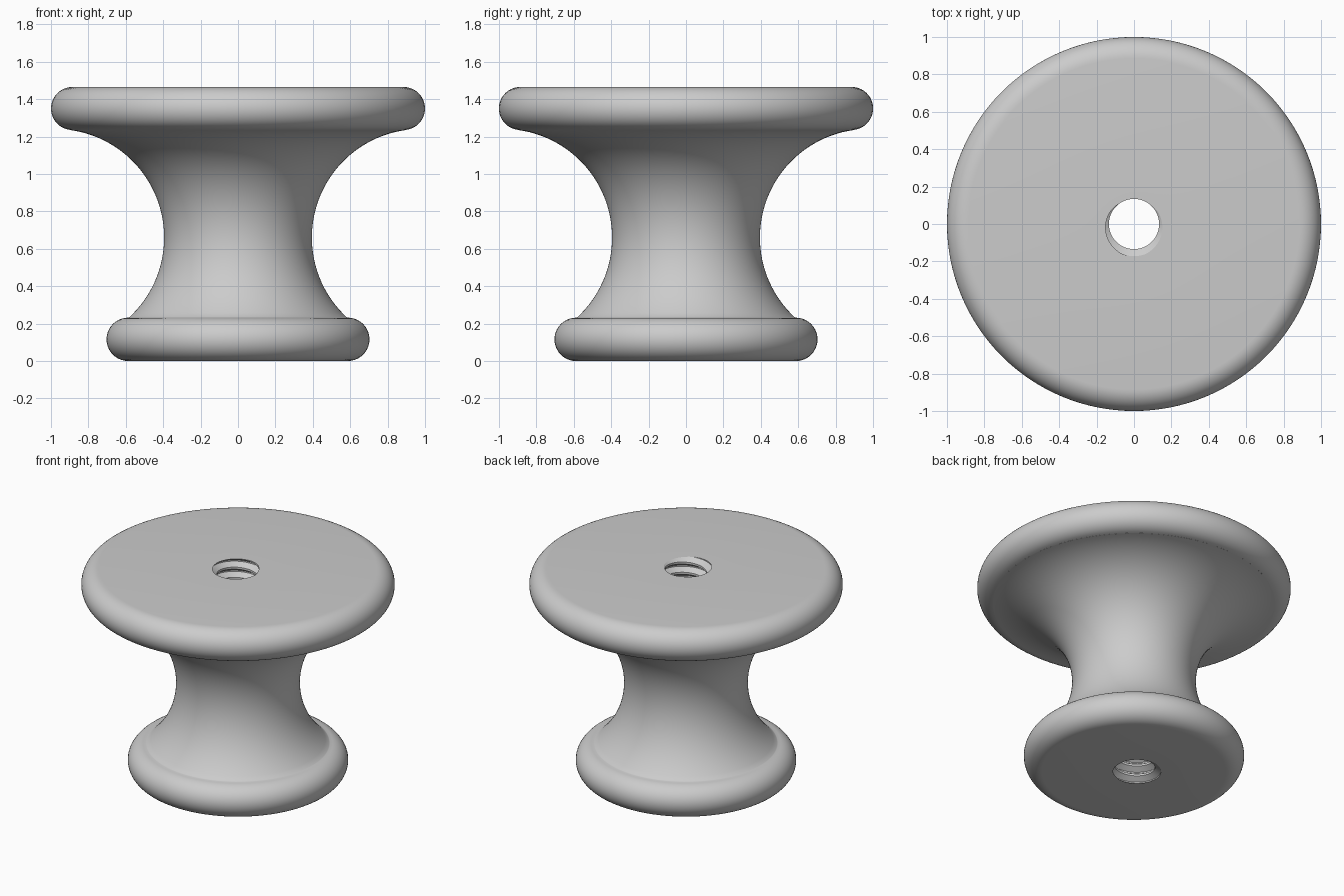
import bpy, bmesh
from math import sin, cos, pi, radians, floor, atan2

if "Cube" in bpy.data.objects:
    bpy.data.objects.remove(bpy.data.objects["Cube"])

N, H, PITCH = 128, 1.465, 0.072
CREST, ROOT = 0.134, 0.172


def arc(cx, cz, r, a0, a1, steps):
    """Profile points (radius, z) along an arc, angles in degrees."""
    return [(cx + r * cos(radians(a0 + (a1 - a0) * i / steps)),
             cz + r * sin(radians(a0 + (a1 - a0) * i / steps))) for i in range(steps + 1)]


def thread_radius(z, t):
    """Radius of the screw thread at height z and turn fraction t."""
    ph = (z - H) / PITCH - t - 0.25
    d = abs(ph - floor(ph + 0.5))
    f = min(max((d - 0.06) / 0.34, 0), 1)
    return ROOT + (CREST - ROOT) * f


bm = bmesh.new()


def vert(r, z, j):
    a = 2 * pi * j / N
    return bm.verts.new((r * cos(a), r * sin(a), z))


def bridge(a, b):
    for j in range(N):
        k = (j + 1) % N
        bm.faces.new((a[j], a[k], b[k], b[j]))


# outer profile: rounded base, concave neck, rounded top flange
waist, cz, R = 0.975, 0.66, 0.58
join = 97.4
profile = arc(0.587, 0.116, 0.116, -90, 90, 20)
profile += arc(waist, cz, R, 180 + 47.2, join, 40)
profile += arc(0.885, 1.35, 0.115, join - 180, 90, 20)

# rings from the bottom hole rim, along the profile, to the top hole rim
rings = [[vert(thread_radius(0, j / N), 0, j) for j in range(N)]]
rings += [[vert(r, z, j) for j in range(N)] for r, z in profile]
rings.append([vert(thread_radius(H, j / N), H, j) for j in range(N)])
for a, b in zip(rings, rings[1:]):
    bridge(a, b)

# threaded hole: helical rows clamped to the end planes
breaks = (-0.06, 0.06, 0.4, 0.6)
turns = int(H / PITCH) + 3
rows = []
for k in range(-turns, 3):
    for b in breaks:
        row = []
        for j in range(N + 1):
            t = j / N
            z = min(max(H + PITCH * (k + b + t + 0.25), 0), H)
            row.append(vert(thread_radius(z, t), z, j))
        rows.append(row)
for a, b in zip(rows, rows[1:]):
    if max(v.co.z for v in b) <= 0 or min(v.co.z for v in a) >= H:
        continue
    for j in range(N):
        bm.faces.new((a[j], a[j + 1], b[j + 1], b[j]))

bmesh.ops.remove_doubles(bm, verts=bm.verts, dist=0.0004)
bmesh.ops.delete(bm, geom=[v for v in bm.verts if not v.link_faces], context='VERTS')
bmesh.ops.recalc_face_normals(bm, faces=bm.faces)

mesh = bpy.data.meshes.new("threaded_knob")
bm.to_mesh(mesh)
bm.free()
knob = bpy.data.objects.new("threaded_knob", mesh)
bpy.context.collection.objects.link(knob)
bpy.context.view_layer.objects.active = knob
knob.select_set(True)
bpy.ops.object.shade_smooth_by_angle(angle=radians(30))
